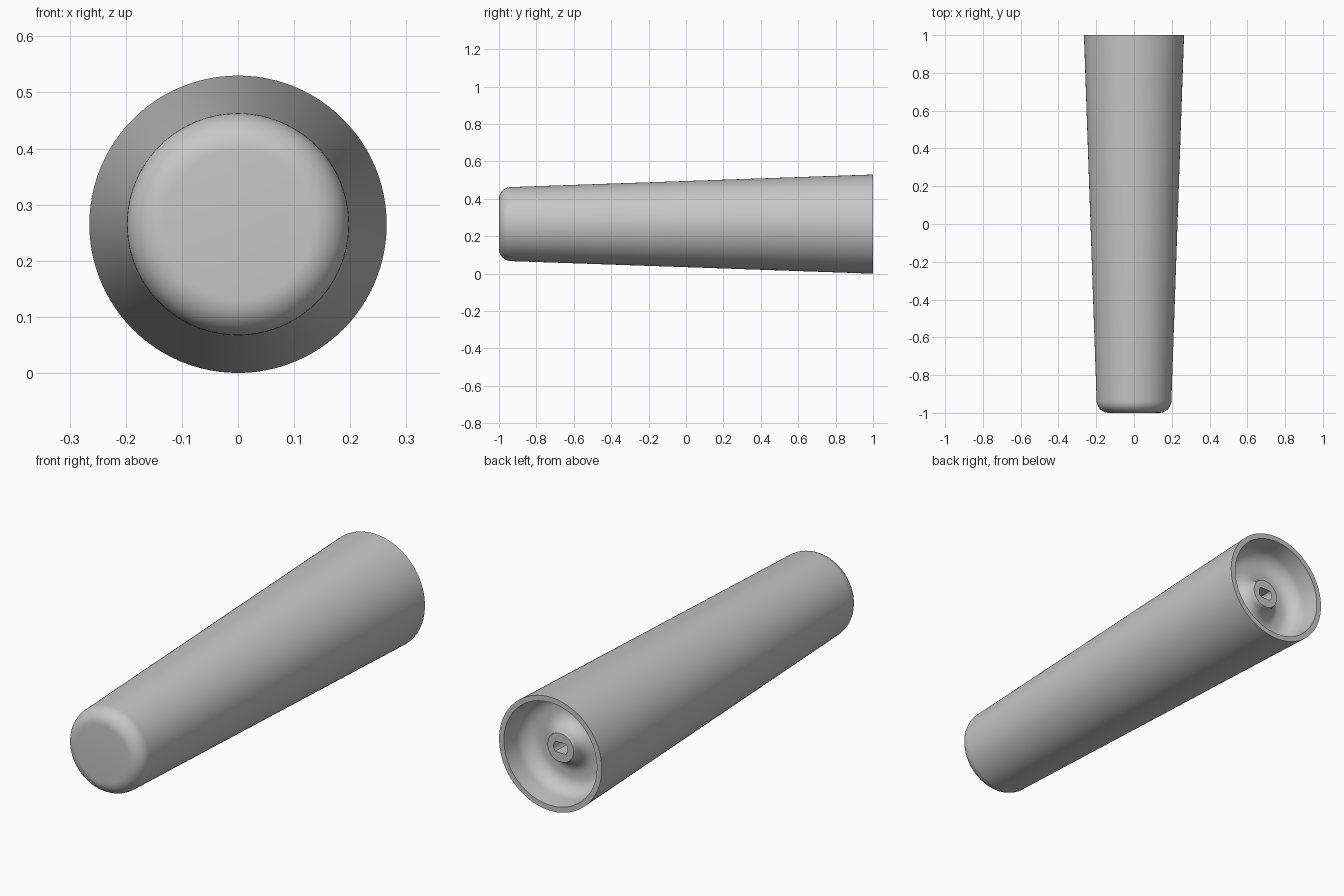
import bpy, bmesh
from math import sin, cos, pi, radians

cube = bpy.data.objects.get("Cube")
if cube:
    bpy.data.objects.remove(cube, do_unlink=True)

SEGMENTS = 96
CENTRE_Z = 0.265

grey = bpy.data.materials.new("plain_grey")
grey.use_nodes = True
colour = (0.57, 0.57, 0.57, 1)
grey.diffuse_color = colour
grey.node_tree.nodes["Principled BSDF"].inputs["Base Color"].default_value = colour


def arc(r, y, rr, ry, start, end, steps=10):
    """Elliptical arc of (radius, y) profile points."""
    angles = [radians(start + (end - start) * i / steps) for i in range(steps + 1)]
    return [(r + rr * cos(a), y + ry * sin(a)) for a in angles]


# Outer body: rounded nose, straight taper, open rim
profile = arc(0.133, -0.935, 0.065, 0.065, -90, 0)
profile += [(0.265, 1), (0.24, 1)]
# Rounded recess, then the flared boss in its middle
profile += arc(0.165, 0.92, 0.07, 0.075, 0, -90)
profile += arc(0.145, 0.92, 0.075, 0.075, -90, -180)
profile += [(0.067, 0.925)]

bm = bmesh.new()


def ring(r, y, flat=1):
    """Circle around the long axis, cut flat at the given half height."""
    verts = []
    for i in range(SEGMENTS):
        a = 2 * pi * i / SEGMENTS
        z = max(-flat, min(flat, r * sin(a)))
        verts.append(bm.verts.new((r * cos(a), y, CENTRE_Z + z)))
    return verts


# Socket with two flats, sunk into the boss
rings = [ring(r, y) for r, y in profile]
rings += [ring(0.036, y, 0.024) for y in (0.925, 0.5)]

for a, b in zip(rings, rings[1:]):
    for i in range(SEGMENTS):
        j = (i + 1) % SEGMENTS
        bm.faces.new((a[i], a[j], b[j], b[i]))
bm.faces.new(rings[0])
bm.faces.new(rings[-1])
bmesh.ops.recalc_face_normals(bm, faces=bm.faces)

mesh = bpy.data.meshes.new("tapered_handle")
bm.to_mesh(mesh)
bm.free()
mesh.materials.append(grey)
handle = bpy.data.objects.new("tapered_handle", mesh)
bpy.context.collection.objects.link(handle)

bpy.ops.object.select_all(action="DESELECT")
handle.select_set(True)
bpy.context.view_layer.objects.active = handle
bpy.ops.object.shade_smooth_by_angle(angle=radians(30))
